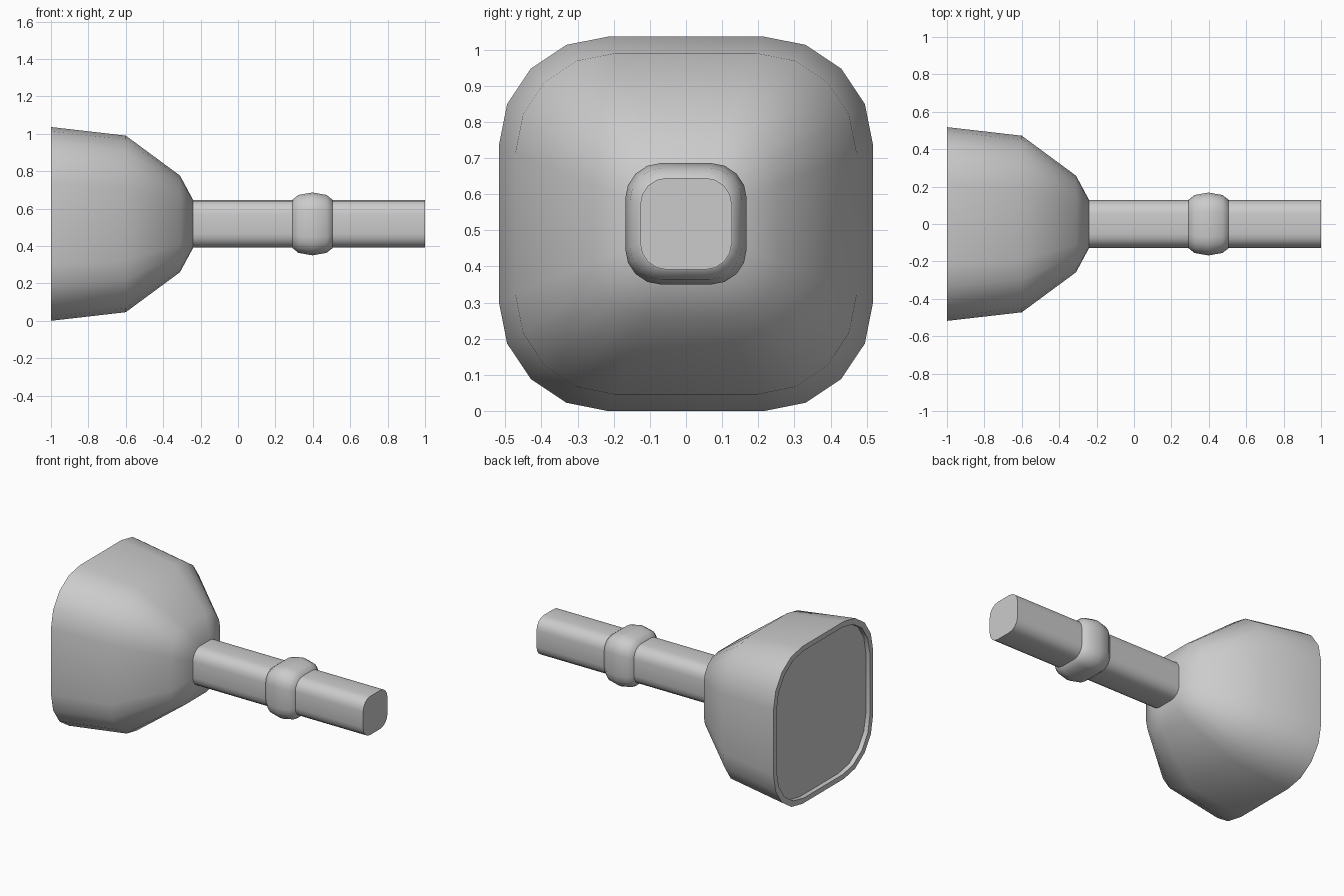
import bpy, bmesh, math

if "Cube" in bpy.data.objects:
    bpy.data.objects.remove(bpy.data.objects["Cube"])

CZ = 0.518        # height of the long axis
FLAT = 0.416      # flat part of each side as a share of the half width
SEG = 4           # segments per rounded corner


def section(x, half):
    """Rounded square across the x axis."""
    pts = []
    flat = half * FLAT
    rad = half - flat
    for q, (sy, sz) in enumerate([(1, 1), (-1, 1), (-1, -1), (1, -1)]):
        for i in range(SEG + 1):
            a = math.pi / 2 * (q + i / SEG)
            pts.append((x, sy * flat + rad * math.cos(a), CZ + sz * flat + rad * math.sin(a)))
    return pts


def loft(name, profile):
    """Skin rounded squares along x and cap both ends."""
    bm = bmesh.new()
    rings = [[bm.verts.new(p) for p in section(x, h)] for x, h in profile]
    for a, b in zip(rings, rings[1:]):
        n = len(a)
        for i in range(n):
            j = (i + 1) % n
            bm.faces.new((a[i], a[j], b[j], b[i]))
    bm.faces.new(rings[0])
    bm.faces.new(rings[-1])
    bmesh.ops.recalc_face_normals(bm, faces=bm.faces)
    mesh = bpy.data.meshes.new(name)
    bm.to_mesh(mesh)
    bm.free()
    ob = bpy.data.objects.new(name, mesh)
    bpy.context.collection.objects.link(ob)
    bpy.ops.object.select_all(action='DESELECT')
    ob.select_set(True)
    bpy.context.view_layer.objects.active = ob
    bpy.ops.object.shade_smooth_by_angle(angle=math.radians(35))
    return ob


# Bell-shaped head with a shallow recess in its back face
loft("head", [(-0.97, 0.485), (-1.0, 0.485), (-1.0, 0.518), (-0.6, 0.472),
              (-0.31, 0.258), (-0.24, 0.128)])

# Straight stem, running slightly into the head
loft("stem", [(-0.26, 0.127), (1.0, 0.127)])

# Rounded collar around the stem
loft("collar", [(0.29, 0.124), (0.292, 0.130), (0.323, 0.155), (0.398, 0.168),
                (0.473, 0.155), (0.505, 0.130), (0.507, 0.124)])
